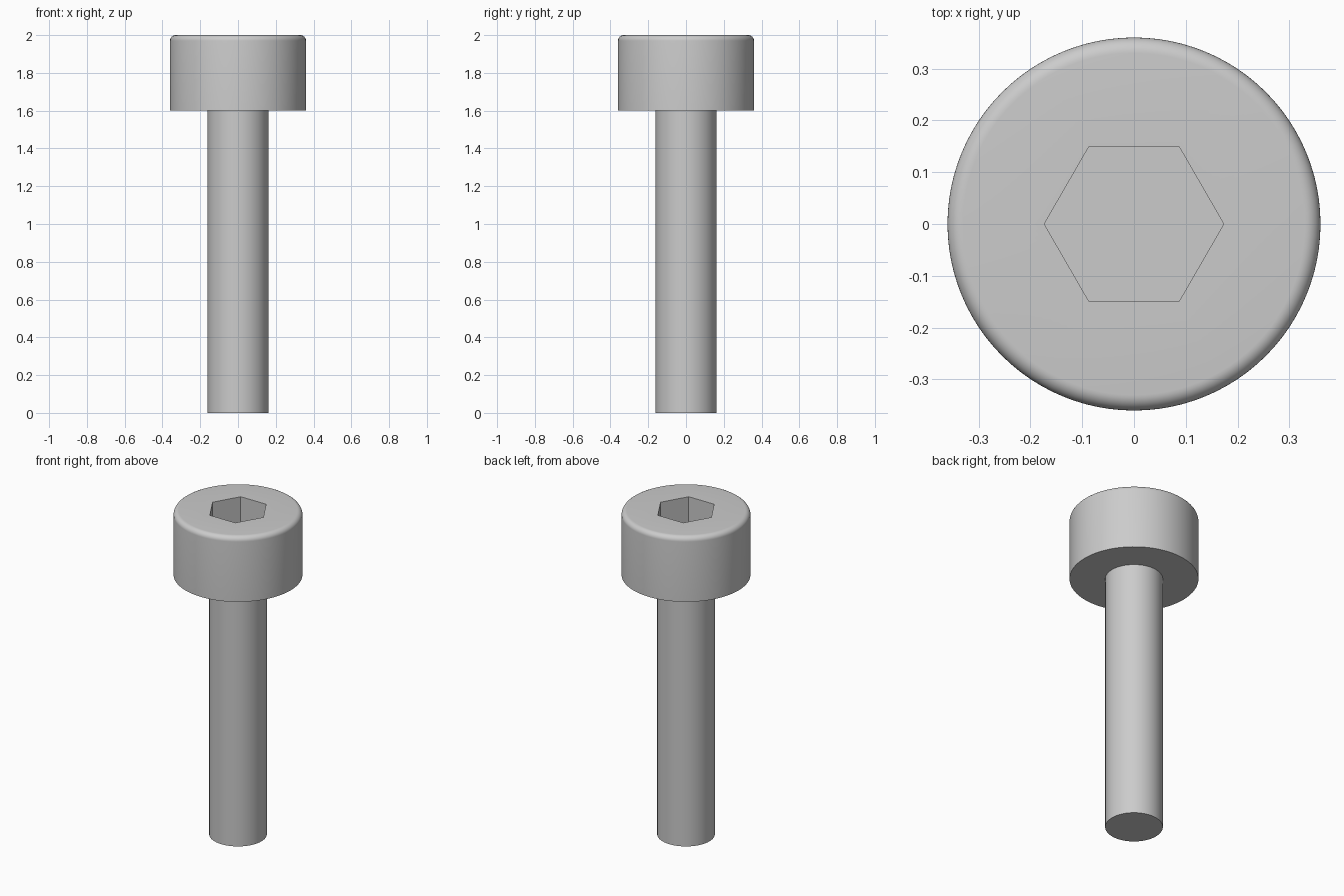
import bpy, bmesh, math

if "Cube" in bpy.data.objects:
    bpy.data.objects.remove(bpy.data.objects["Cube"])

SEGMENTS = 96
SHAFT_R, HEAD_R, HEAD_Z, TOP_Z = 0.161, 0.36, 1.6, 2.0
FILLET, SOCKET_R, SOCKET_DEPTH = 0.03, 0.15 / math.cos(math.pi / 6), 0.2


def lathe(name, profile):
    """Revolve an (r, z) profile around the z axis."""
    bm = bmesh.new()
    verts = [bm.verts.new((r, 0, z)) for r, z in profile]
    edges = [bm.edges.new(pair) for pair in zip(verts, verts[1:])]
    bmesh.ops.spin(bm, geom=verts + edges, cent=(0, 0, 0), axis=(0, 0, 1),
                   angle=math.tau, steps=SEGMENTS)
    bmesh.ops.remove_doubles(bm, verts=bm.verts, dist=1e-5)
    bmesh.ops.recalc_face_normals(bm, faces=bm.faces)
    mesh = bpy.data.meshes.new(name)
    bm.to_mesh(mesh)
    bm.free()
    obj = bpy.data.objects.new(name, mesh)
    bpy.context.collection.objects.link(obj)
    return obj


# Screw body: plain shaft, cylindrical head, rounded top rim
rim = [(HEAD_R - FILLET + FILLET * math.cos(a), TOP_Z - FILLET + FILLET * math.sin(a))
       for a in (math.pi / 2 * i / 8 for i in range(9))]
screw = lathe("socket_head_screw",
              [(0, 0), (SHAFT_R, 0), (SHAFT_R, HEAD_Z), (HEAD_R, HEAD_Z)] + rim + [(0, TOP_Z)])

# Hexagonal socket cutter, corners on the x axis
bpy.ops.mesh.primitive_cylinder_add(vertices=6, radius=SOCKET_R, depth=2 * SOCKET_DEPTH,
                                    location=(0, 0, TOP_Z), rotation=(0, 0, math.pi / 6))
cutter = bpy.context.object
cutter.name = "hex_socket_cutter"
cutter.hide_render = True

# Cut the socket and apply
cut = screw.modifiers.new("hex_socket", 'BOOLEAN')
cut.operation = 'DIFFERENCE'
cut.solver = 'EXACT'
cut.object = cutter
bpy.ops.object.select_all(action='DESELECT')
screw.select_set(True)
bpy.context.view_layer.objects.active = screw
bpy.ops.object.modifier_apply(modifier=cut.name)
bpy.data.objects.remove(cutter)

# Smooth round walls, crisp edges
bpy.ops.object.shade_smooth_by_angle(angle=math.radians(30))
